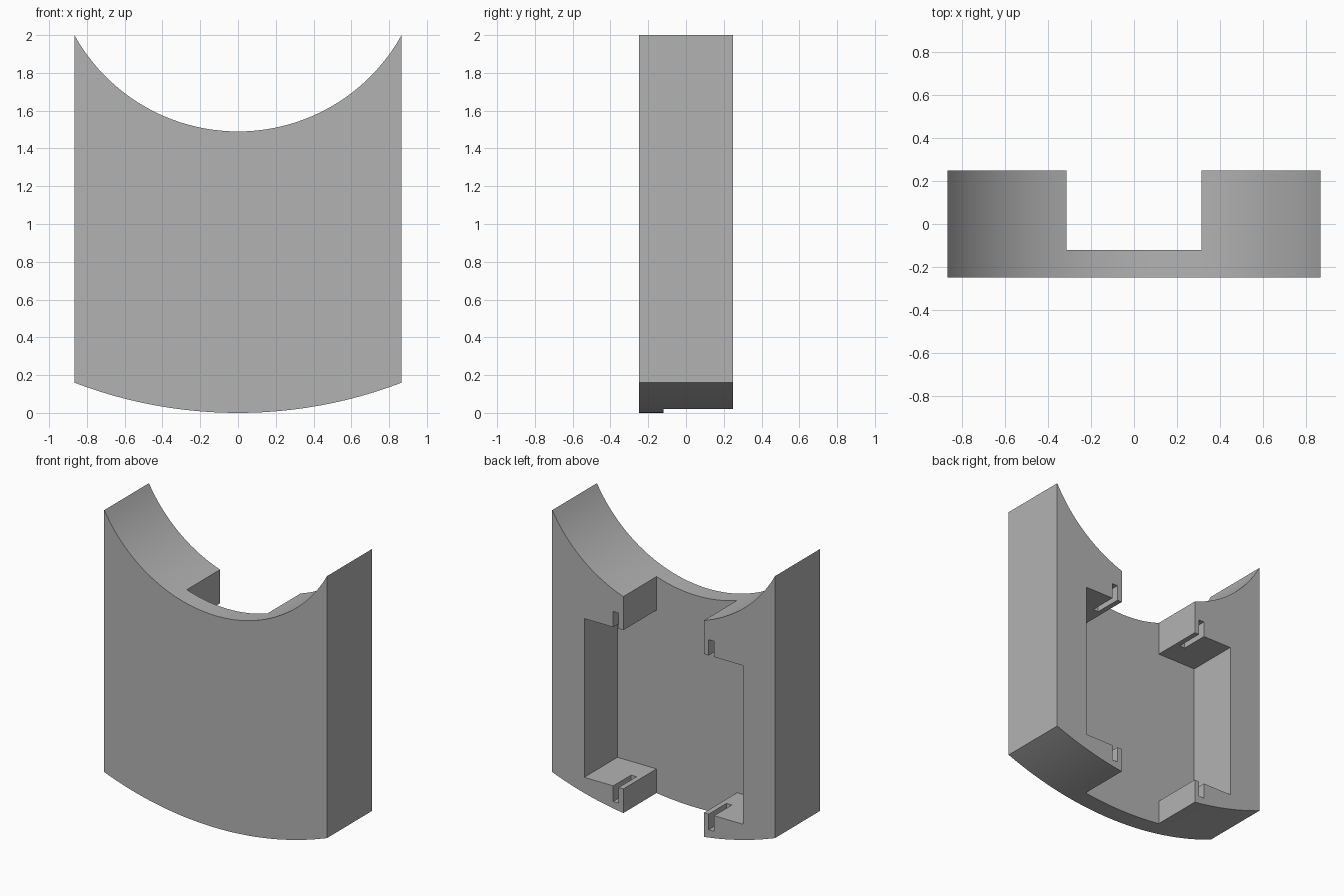
import bpy, bmesh, math

cube = bpy.data.objects.get("Cube")
if cube:
    bpy.data.objects.remove(cube, do_unlink=True)

HALF_W, HALF_D, HEIGHT = 0.866, 0.248, 2.0
FLOOR_Y = -0.12          # depth of the rear cut-out
NECK, POCKET = 0.313, 0.617   # half widths of the cut-out
POCKET_LOW, POCKET_HIGH = 0.19, 1.305

grey = bpy.data.materials.new("plain grey")
grey.use_nodes = True
color = (0.45, 0.45, 0.45, 1)
grey.diffuse_color = color
grey.node_tree.nodes["Principled BSDF"].inputs["Base Color"].default_value = color


def prism(name, profile, y0, y1):
    """Extrude an x-z profile along y."""
    bm = bmesh.new()
    face = bm.faces.new([bm.verts.new((x, y0, z)) for x, z in profile])
    result = bmesh.ops.extrude_face_region(bm, geom=[face])
    verts = [v for v in result["geom"] if isinstance(v, bmesh.types.BMVert)]
    bmesh.ops.translate(bm, verts=verts, vec=(0, y1 - y0, 0))
    bmesh.ops.recalc_face_normals(bm, faces=bm.faces)
    mesh = bpy.data.meshes.new(name)
    bm.to_mesh(mesh)
    bm.free()
    mesh.materials.append(grey)
    obj = bpy.data.objects.new(name, mesh)
    bpy.context.collection.objects.link(obj)
    return obj


def arc(low, high, steps=48):
    """Hanging arc from -x to +x with its lowest point in the middle."""
    sag = high - low
    radius = (HALF_W ** 2 + sag ** 2) / (2 * sag)
    sweep = math.asin(HALF_W / radius)
    angles = [sweep * (2 * i / steps - 1) for i in range(steps + 1)]
    return [(radius * math.sin(a), low + radius * (1 - math.cos(a))) for a in angles]


def cut(target, cutter):
    cutter.hide_render = True
    mod = target.modifiers.new("cut", "BOOLEAN")
    mod.operation = "DIFFERENCE"
    mod.solver = "EXACT"
    mod.object = cutter
    bpy.context.view_layer.objects.active = target
    bpy.ops.object.modifier_apply(modifier=mod.name)
    bpy.data.objects.remove(cutter, do_unlink=True)


# Curved-top, curved-bottom body
body = prism("bracket_body", arc(0, 0.16) + arc(1.49, HEIGHT)[::-1], -HALF_D, HALF_D)

# Rear cut-out: a narrow channel that widens into a pocket
side = [(NECK, -1), (NECK, POCKET_LOW), (POCKET, POCKET_LOW),
        (POCKET, POCKET_HIGH), (NECK, POCKET_HIGH), (NECK, 3)]
cut(body, prism("channel_cutter", side + [(-x, z) for x, z in reversed(side)], FLOOR_Y, 1))

# Small slots in the four retaining tabs
for s in (-1, 1):
    for low, high in ((0.08, 0.3), (1.2, 1.415)):
        a, b = s * 0.35, s * 0.392
        cut(body, prism("slot_cutter", [(a, low), (b, low), (b, high), (a, high)], 0.05, 1))

# Smooth arcs, sharp corners
bpy.ops.object.select_all(action="DESELECT")
body.select_set(True)
bpy.context.view_layer.objects.active = body
bpy.ops.object.shade_smooth_by_angle(angle=math.radians(20))
